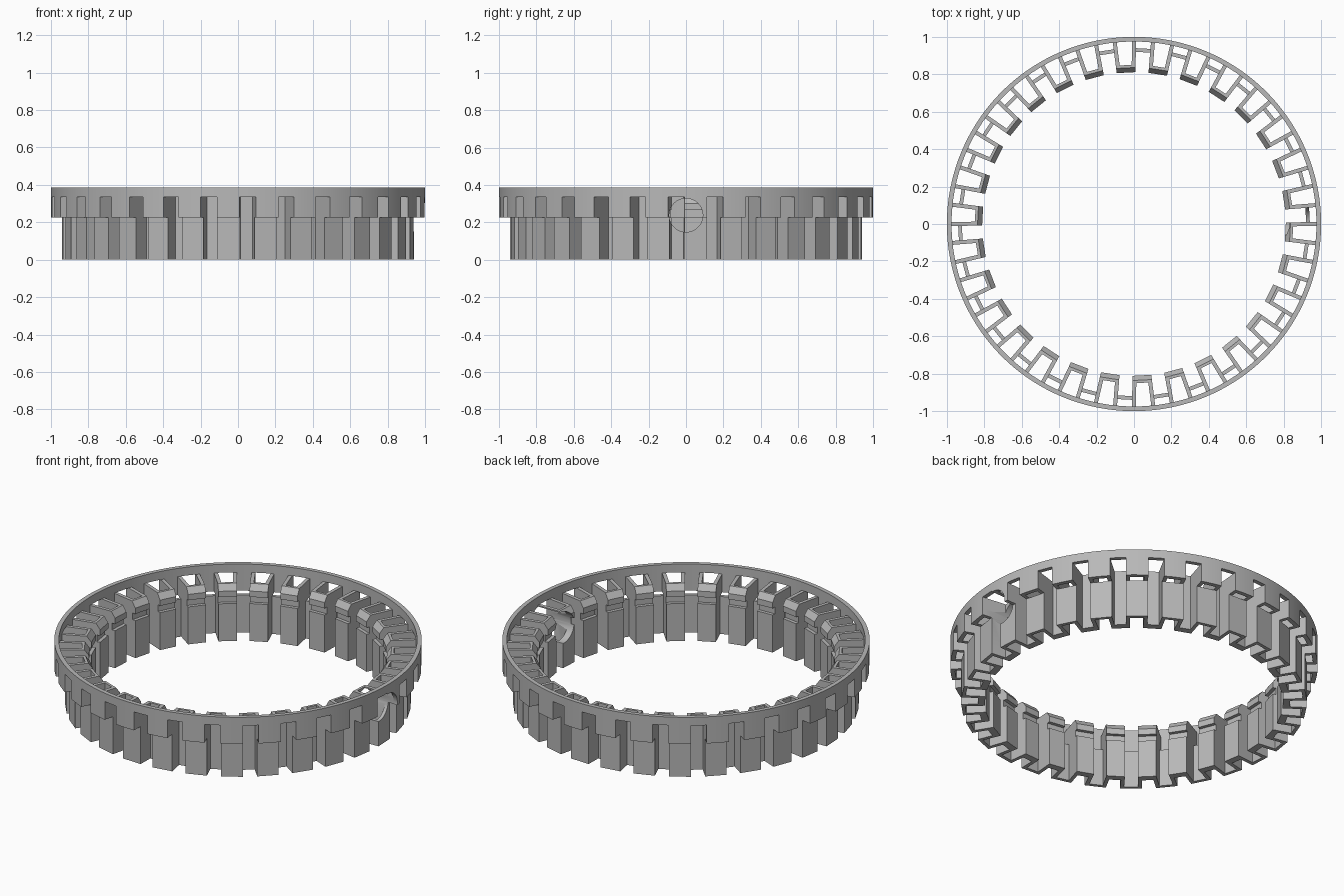
import bpy, bmesh
from math import radians, pi, cos, sin
from mathutils import Matrix, Vector

if "Cube" in bpy.data.objects:
    bpy.data.objects.remove(bpy.data.objects["Cube"], do_unlink=True)

TEETH = 30
STEP = 360 / TEETH
PHASE = 9                     # angle of the first tooth
BAND_TOP, LIP_TOP, RING_TOP = 0.225, 0.335, 0.385

grey = bpy.data.materials.new("plain_grey")
grey.use_nodes = True
grey.diffuse_color = (0.48, 0.48, 0.48, 1)
grey.node_tree.nodes["Principled BSDF"].inputs["Base Color"].default_value = grey.diffuse_color


def half_width(r):
    """Outside half width of a tooth at a radius."""
    return 0.05 + (r - 0.81) * 0.076


def inside_width(r):
    return half_width(r) - 0.021


def place(points, angle):
    """Turn (radius, sideways) points to a tooth's angle."""
    c, s = cos(radians(angle)), sin(radians(angle))
    return [(r * c - t * s, r * s + t * c) for r, t in points]


def ribbon(bm, sections, closed):
    """Wall between two matching plan outlines, stacked through (inner, outer, z) sections."""
    rows = [([bm.verts.new((*p, z)) for p in inner], [bm.verts.new((*p, z)) for p in outer])
            for inner, outer, z in sections]
    n = len(rows[0][0])
    for i in range(n if closed else n - 1):
        j = (i + 1) % n
        for low, high in zip(rows, rows[1:]):
            for side in (0, 1):
                bm.faces.new((low[side][i], low[side][j], high[side][j], high[side][i]))
        for a, b in (rows[0], rows[-1]):
            bm.faces.new((a[i], a[j], b[j], b[i]))
    if not closed:
        for low, high in zip(rows, rows[1:]):
            for i in (0, n - 1):
                bm.faces.new((low[0][i], low[1][i], high[1][i], high[0][i]))


def finish(bm, name):
    bmesh.ops.recalc_face_normals(bm, faces=bm.faces)
    mesh = bpy.data.meshes.new(name)
    bm.to_mesh(mesh)
    bm.free()
    mesh.materials.append(grey)
    obj = bpy.data.objects.new(name, mesh)
    bpy.context.collection.objects.link(obj)
    return obj


def cut(obj, cutter):
    bpy.ops.object.select_all(action='DESELECT')
    bpy.context.view_layer.objects.active = obj
    obj.select_set(True)
    mod = obj.modifiers.new("cut", 'BOOLEAN')
    mod.operation = 'DIFFERENCE'
    mod.solver = 'EXACT'
    mod.object = cutter
    bpy.ops.object.modifier_apply(modifier=mod.name)


def u_shape(width, closed_end, open_end):
    return [(open_end, -width(open_end)), (closed_end, -width(closed_end)),
            (closed_end, width(closed_end)), (open_end, width(open_end))]


angles = [PHASE + STEP * k for k in range(TEETH)]

# Folded lower band
inner, outer = [], []
for a in angles:
    inner += place(u_shape(half_width, 0.81, 0.918), a)
    outer += place(u_shape(inside_width, 0.85, 0.94), a)
bm = bmesh.new()
ribbon(bm, [(inner, outer, 0), (inner, outer, BAND_TOP)], True)
band = finish(bm, "folded_band")

# Upper teeth: groove, clip lip and chamfer, joined to the ring
bm = bmesh.new()
profile = [(0.83, BAND_TOP), (0.83, 0.265), (0.81, 0.265), (0.81, 0.30), (0.835, LIP_TOP)]
for a in angles:
    out = place(u_shape(inside_width, 0.85, 0.98), a)
    ribbon(bm, [(place(u_shape(half_width, r, 0.98), a), out, z) for r, z in profile], False)
lips = finish(bm, "clip_teeth")

# Outer ring
bm = bmesh.new()
circle = [2 * pi * i / 180 for i in range(180)]
rim_in, rim_out = [[(r * cos(t), r * sin(t)) for t in circle] for r in (0.975, 1.0)]
ribbon(bm, [(rim_in, rim_out, BAND_TOP), (rim_in, rim_out, RING_TOP)], True)
ring = finish(bm, "outer_ring")

# Windows in the ring, one per tooth
bm = bmesh.new()
for a in angles:
    near, far = [place([(r, -inside_width(r)), (r, inside_width(r))], a) for r in (0.95, 1.05)]
    ribbon(bm, [(near, far, 0.1), (near, far, LIP_TOP)], False)
windows = finish(bm, "window_cutter")

# Round side hole
bm = bmesh.new()
turn = Matrix.Translation(Vector((0.9, 0, 0.238))) @ Matrix.Rotation(pi / 2, 4, 'Y')
bmesh.ops.create_cone(bm, cap_ends=True, segments=48, radius1=0.09, radius2=0.09,
                      depth=0.4, matrix=turn)
hole = finish(bm, "hole_cutter")

cut(ring, windows)
for obj in (ring, band, lips):
    cut(obj, hole)
for helper in (windows, hole):
    bpy.data.objects.remove(helper, do_unlink=True)

bpy.ops.object.select_all(action='DESELECT')
for obj in (ring, band, lips):
    obj.select_set(True)
bpy.context.view_layer.objects.active = ring
bpy.ops.object.shade_smooth_by_angle(angle=radians(20))
